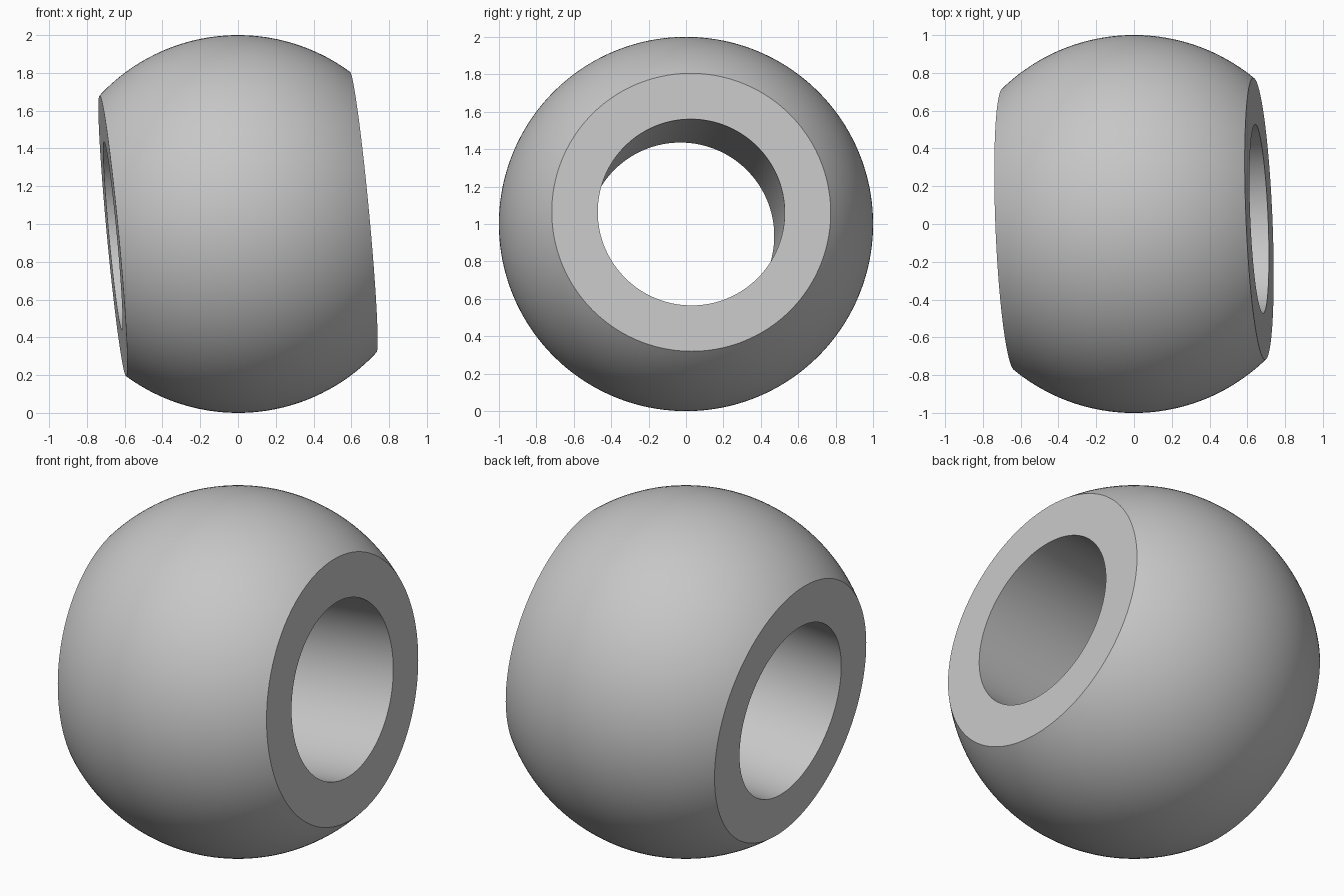
import bpy
import bmesh
import math
from mathutils import Matrix, Vector

default_cube = bpy.data.objects.get("Cube")
if default_cube:
    bpy.data.objects.remove(default_cube, do_unlink=True)

RADIUS = 1.0
BORE = 0.5
HALF_WIDTH = 0.666
ARC_STEPS = 48
SEGMENTS = 160
AXIS = Vector((0.995, 0.042, 0.094)).normalized()

# Plain grey material
grey = bpy.data.materials.new("plain_grey")
grey.use_nodes = True
colour = (0.57, 0.57, 0.57, 1.0)
grey.diffuse_color = colour
grey.node_tree.nodes["Principled BSDF"].inputs["Base Color"].default_value = colour

# Closed half section: spherical outside, flat ends, straight bore
limit = math.asin(HALF_WIDTH / RADIUS)
angles = [limit * (2 * i / ARC_STEPS - 1) for i in range(ARC_STEPS + 1)]
section = [(RADIUS * math.sin(a), RADIUS * math.cos(a)) for a in angles]
section += [(HALF_WIDTH, BORE), (-HALF_WIDTH, BORE)]

# Revolve the section about its axis
bm = bmesh.new()
verts = [bm.verts.new((x, 0, r)) for x, r in section]
edges = [bm.edges.new((v, verts[i - 1])) for i, v in enumerate(verts)]
bmesh.ops.spin(bm, geom=verts + edges, cent=(0, 0, 0), axis=(1, 0, 0),
               angle=2 * math.pi, steps=SEGMENTS)
bmesh.ops.remove_doubles(bm, verts=bm.verts, dist=0.0001)
bmesh.ops.recalc_face_normals(bm, faces=bm.faces)

# Tilt the axis slightly and stand the ball on the ground
tilt = Vector((1, 0, 0)).rotation_difference(AXIS).to_matrix().to_4x4()
bm.transform(Matrix.Translation((0, 0, RADIUS)) @ tilt)

mesh = bpy.data.meshes.new("bored_ball")
bm.to_mesh(mesh)
bm.free()
mesh.materials.append(grey)
ball = bpy.data.objects.new("bored_ball", mesh)
bpy.context.collection.objects.link(ball)

# Smooth curved surfaces with crisp rims
bpy.ops.object.select_all(action="DESELECT")
ball.select_set(True)
bpy.context.view_layer.objects.active = ball
bpy.ops.object.shade_smooth_by_angle(angle=math.radians(30))
